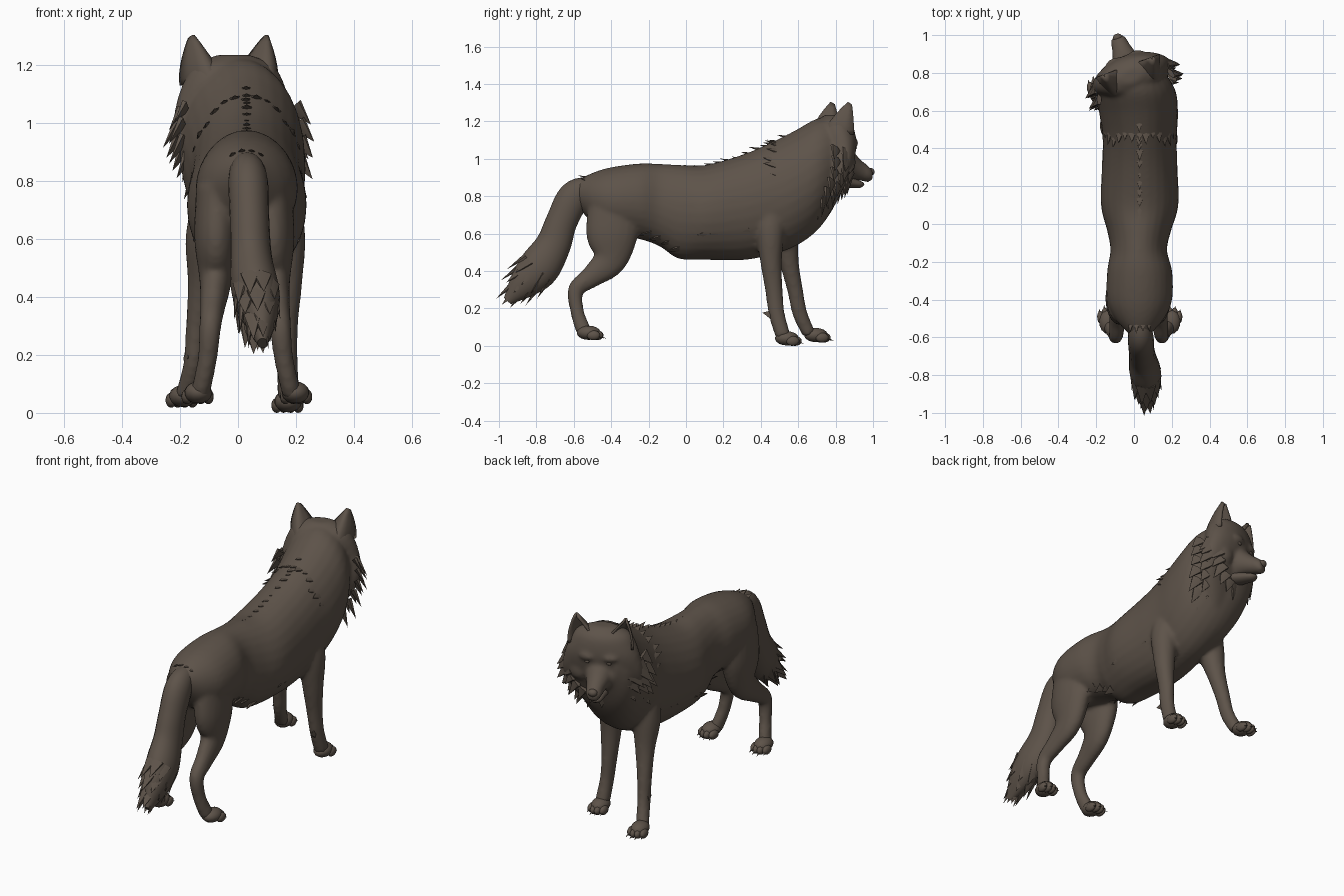
import bpy, bmesh, math, random
from mathutils import Vector, Matrix

random.seed(4)
cube = bpy.data.objects.get("Cube")
if cube:
    bpy.data.objects.remove(cube, do_unlink=True)

fur = bpy.data.materials.new("dark_brown_fur")
fur.use_nodes = True
fur.diffuse_color = (0.11, 0.086, 0.067, 1)
bsdf = fur.node_tree.nodes["Principled BSDF"]
bsdf.inputs["Base Color"].default_value = fur.diffuse_color
bsdf.inputs["Roughness"].default_value = 0.9

# The head is turned to one side about a pivot in the neck
PIVOT = Vector((-0.02, 0.8, 0))
TURN = Matrix.Translation(PIVOT) @ Matrix.Rotation(math.radians(20), 4, 'Z')
HEAD = TURN @ Matrix.Translation((0, -0.8, 0))


def finish(name, bm, angle=60):
    mesh = bpy.data.meshes.new(name)
    bmesh.ops.recalc_face_normals(bm, faces=bm.faces)
    bm.to_mesh(mesh)
    bm.free()
    mesh.materials.append(fur)
    ob = bpy.data.objects.new(name, mesh)
    bpy.context.scene.collection.objects.link(ob)
    bpy.ops.object.select_all(action='DESELECT')
    ob.select_set(True)
    bpy.context.view_layer.objects.active = ob
    bpy.ops.object.shade_smooth_by_angle(angle=math.radians(angle))
    return ob


def smooth_path(points, steps=5):
    """Catmull-Rom through tuples (x, y, z, half width, half depth)."""
    p = [Vector(q) for q in points]
    p = [2 * p[0] - p[1]] + p + [2 * p[-1] - p[-2]]
    out = []
    for a, b, c, d in zip(p, p[1:], p[2:], p[3:]):
        for i in range(steps):
            t = i / steps
            out.append(0.5 * (2 * b + (c - a) * t + (2 * a - 5 * b + 4 * c - d) * t * t
                              + (3 * b - 3 * c + d - a) * t ** 3))
    return out + [p[-2]]


def loft(bm, points, axis=None, matrix=Matrix(), sides=20):
    path = smooth_path(points)
    rings = []
    for i, s in enumerate(path):
        lo, hi = path[max(i - 1, 0)], path[min(i + 1, len(path) - 1)]
        along = Vector(axis) if axis else Vector((0, hi[1] - lo[1], hi[2] - lo[2])).normalized()
        side = Vector((1, 0, 0))
        up = side.cross(along)
        ring = []
        for k in range(sides):
            a = math.tau * k / sides
            co = Vector(s[:3]) + side * s[3] * math.cos(a) + up * s[4] * math.sin(a)
            ring.append(bm.verts.new(matrix @ co))
        rings.append(ring)
    for r, q in zip(rings, rings[1:]):
        for k in range(sides):
            n = (k + 1) % sides
            bm.faces.new((r[k], r[n], q[n], q[k]))
    bm.faces.new(rings[0][::-1])
    bm.faces.new(rings[-1])
    return path


def ball(bm, centre, size, matrix=Matrix()):
    m = matrix @ Matrix.Translation(centre) @ Matrix.Diagonal((*size, 1))
    bmesh.ops.create_uvsphere(bm, u_segments=14, v_segments=9, radius=1, matrix=m)


def tuft(bm, base, direction, out, length, width, matrix=Matrix()):
    """A pointed lock of fur, flattened along the outward direction."""
    d = Vector(direction).normalized()
    side = d.cross(Vector(out)).normalized()
    length *= random.uniform(0.75, 1.2)
    turn = Matrix((side, d.cross(side), d)).transposed()
    m = (matrix @ Matrix.Translation(Vector(base) + d * length * 0.3)
         @ turn.to_4x4() @ Matrix.Diagonal((1, 0.4, 1, 1)))
    bmesh.ops.create_cone(bm, cap_ends=True, segments=6, radius1=width, radius2=0,
                          depth=length, matrix=m)


# Torso and neck, from rump to head
body = bmesh.new()
torso = [(0.03, -0.59, 0.82, 0.05, 0.06), (0.03, -0.5, 0.79, 0.13, 0.135),
         (0.03, -0.4, 0.775, 0.172, 0.18), (0.03, -0.25, 0.773, 0.172, 0.202),
         (0.025, -0.14, 0.752, 0.15, 0.221), (0.027, -0.04, 0.717, 0.168, 0.251),
         (0.03, 0.1, 0.713, 0.205, 0.253),
         (0.03, 0.3, 0.74, 0.2, 0.282), (0.03, 0.45, 0.785, 0.196, 0.3),
         (0.025, 0.58, 0.84, 0.208, 0.31), (0.01, 0.7, 0.915, 0.212, 0.3),
         (-0.01, 0.79, 0.98, 0.18, 0.24), (-0.02, 0.85, 1.03, 0.12, 0.15)]
torso_path = loft(body, torso, axis=(0, 1, 0), sides=28)

# Front legs: one upright, the other stepping forward
loft(body, [(0.14, 0.45, 0.8, 0.06, 0.09), (0.16, 0.45, 0.62, 0.072, 0.078),
            (0.165, 0.455, 0.45, 0.057, 0.058), (0.165, 0.47, 0.3, 0.042, 0.047),
            (0.17, 0.485, 0.17, 0.036, 0.043), (0.175, 0.52, 0.05, 0.04, 0.04)])
loft(body, [(-0.08, 0.49, 0.8, 0.06, 0.1), (-0.105, 0.515, 0.62, 0.075, 0.085),
            (-0.12, 0.55, 0.45, 0.054, 0.053), (-0.14, 0.583, 0.3, 0.04, 0.042),
            (-0.155, 0.61, 0.17, 0.034, 0.04), (-0.18, 0.66, 0.06, 0.038, 0.035)])

# Hind legs
for s, mid, splay in ((-1, 0.005, 0.0), (1, 0.035, 0.02)):
    hind = [(0.075, -0.39, 0.78, 0.075, 0.13), (0.08, -0.395, 0.6, 0.076, 0.14),
            (0.082, -0.41, 0.46, 0.056, 0.094), (0.092, -0.505, 0.37, 0.044, 0.06),
            (0.1, -0.588, 0.3, 0.038, 0.044), (0.11, -0.583, 0.19, 0.034, 0.036),
            (0.128, -0.555, 0.1, 0.034, 0.04), (0.138, -0.535, 0.06, 0.035, 0.035)]
    loft(body, [(mid + s * (x + splay * (0.8 - z)), y, z, w, d) for x, y, z, w, d in hind])

# Skull and cheek ruff
loft(body, [(0, 0.71, 0.68, 0.05, 0.03), (0, 0.73, 0.76, 0.12, 0.055),
            (0, 0.752, 0.86, 0.19, 0.075), (0, 0.775, 0.96, 0.225, 0.092),
            (0, 0.79, 1.07, 0.205, 0.105), (0, 0.785, 1.15, 0.175, 0.105),
            (0, 0.785, 1.2, 0.14, 0.085), (0, 0.785, 1.235, 0.06, 0.04)],
     axis=(0, 0, 1), matrix=HEAD, sides=28)
# Muzzle, brows and cheeks
loft(body, [(0, 0.82, 0.985, 0.095, 0.105), (0, 0.885, 0.97, 0.07, 0.08),
            (0, 0.935, 0.942, 0.052, 0.058), (0, 0.985, 0.918, 0.042, 0.043),
            (0, 1.005, 0.912, 0.028, 0.03)], axis=(0, 1, 0), matrix=HEAD)
for s in (-1, 1):
    ball(body, (s * 0.06, 0.872, 1.085), (0.05, 0.035, 0.022), HEAD)
    ball(body, (s * 0.11, 0.83, 0.98), (0.06, 0.04, 0.06), HEAD)
body_ob = finish("body", body, 180)
remesh = body_ob.modifiers.new("blend", 'REMESH')
remesh.mode = 'VOXEL'
remesh.voxel_size = 0.012
remesh.use_smooth_shade = True
relax = body_ob.modifiers.new("relax", 'SMOOTH')
relax.iterations = 5

# Lower jaw, nose and eyes
jaw = bmesh.new()
loft(jaw, [(0, 0.8, 0.885, 0.06, 0.035), (0, 0.88, 0.873, 0.043, 0.028),
           (0, 0.935, 0.864, 0.032, 0.02), (0, 0.958, 0.864, 0.014, 0.008)],
     axis=(0, 1, 0), matrix=HEAD)
finish("lower_jaw", jaw)
nose = bmesh.new()
ball(nose, (0, 0.998, 0.93), (0.026, 0.022, 0.021), HEAD)
finish("nose", nose)
for s, side in ((-1, "right"), (1, "left")):
    eye = bmesh.new()
    ball(eye, (s * 0.06, 0.888, 1.058), (0.014, 0.01, 0.009), HEAD)
    finish(side + "_eye", eye)

# Ears: cupped sheets, thickened
for s, side in ((-1, "right"), (1, "left")):
    ear = bmesh.new()
    rows = []
    for i in range(8):
        t = i / 7
        w = 0.07 * (1 - t ** 1.5) + 0.009
        rows.append([])
        for k in range(9):
            u = k / 4 - 1
            co = Vector((s * (0.095 + 0.04 * t) + w * u,
                         0.84 - 1.75 * w * (1 - u * u),
                         1.13 + 0.17 * t - 0.012 * u * u * t))
            rows[-1].append(ear.verts.new(HEAD @ co))
    for r, q in zip(rows, rows[1:]):
        for k in range(8):
            ear.faces.new((r[k], r[k + 1], q[k + 1], q[k]))
    ob = finish(side + "_ear", ear)
    thick = ob.modifiers.new("thickness", 'SOLIDIFY')
    thick.thickness = 0.012
    thick.offset = 0

# Paws with four toes and claws
paws = {"front_left": (0.175, 0.505, 0.0, 4), "front_right": (-0.185, 0.66, 0.018, 8),
        "hind_left": (0.196, -0.555, 0.03, -4), "hind_right": (-0.135, -0.555, 0.03, 4)}
for name, (x, y, z, yaw) in paws.items():
    paw = bmesh.new()
    m = Matrix.Translation((x, y, z)) @ Matrix.Rotation(math.radians(yaw), 4, 'Z')
    ball(paw, (0, 0.035, 0.04), (0.048, 0.064, 0.038), m)
    for k in range(4):
        u = (k - 1.5) / 1.5
        reach = 0.085 - 0.022 * abs(u)
        ball(paw, (u * 0.037, reach, 0.026), (0.019, 0.036, 0.026), m)
        tuft(paw, (u * 0.04, reach + 0.03, 0.018), (u * 0.2, 1, -0.4), (0, 0, 1), 0.028, 0.008, m)
    if "front" in name:
        tuft(paw, (0, -0.06, 0.17), (0, -1, 0.2), (1, 0, 0), 0.06, 0.026, m)
    finish(name + "_paw", paw)

# Tail
tail = bmesh.new()
loft(tail, [(0.03, -0.5, 0.86, 0.05, 0.05), (0.035, -0.595, 0.8, 0.068, 0.085),
            (0.04, -0.665, 0.665, 0.068, 0.084), (0.045, -0.71, 0.54, 0.072, 0.094),
            (0.06, -0.785, 0.42, 0.083, 0.11), (0.075, -0.865, 0.335, 0.062, 0.085),
            (0.085, -0.955, 0.24, 0.018, 0.025)])
finish("tail", tail)
brush = bmesh.new()
down = Vector((0.03, -0.68, -0.7)).normalized()
across = Vector((0, -0.7, 0.7))
for back, wide, deep, count in ((0.0, 0.066, 0.1, 10), (0.07, 0.052, 0.08, 8), (0.14, 0.028, 0.042, 6)):
    for k in range(count):
        a = math.tau * k / count
        spread = Vector((1, 0, 0)) * math.cos(a) * wide + across * math.sin(a) * deep
        base = Vector((0.063, -0.81, 0.4)) + down * back + spread
        tuft(brush, base, down + spread * 2, spread, 0.12, 0.038)
finish("tail_brush", brush, 40)


# Fur tufts lying on the torso
def on_torso(y, degrees):
    s = min(torso_path, key=lambda q: abs(q[1] - y))
    a = math.radians(degrees)
    return Vector((s[0] + s[3] * math.cos(a), y, s[2] + s[4] * math.sin(a))), \
        Vector((math.cos(a), 0, math.sin(a)))


coat = bmesh.new()
spots = [(0.03 + 0.05 * i, 90, 0.022) for i in range(11)]
spots += [(0.47 + 0.02 * math.cos(a), a, 0.024) for a in range(25, 160, 11)]
spots += [(-0.53, a, 0.02) for a in (60, 80, 100, 120)]
spots += [(y, a, 0.02) for y in (0.1, 0.16, 0.33) for a in (-28, 208)]
spots += [(-0.2 + 0.05 * k, a, 0.03) for k in range(4) for a in (-55, 235)]
for y, a, w in spots:
    base, out = on_torso(y, a)
    tuft(coat, base - out * 0.006, Vector((0, -1, 0)) + out * 0.22, out, 0.06, w)
finish("coat_tufts", coat, 40)

# Ruff tufts framing the face and covering the throat
ruff = bmesh.new()
for y, rx, rz, count in ((0.82, 0.175, 0.13, 13), (0.78, 0.22, 0.19, 17), (0.72, 0.225, 0.25, 17)):
    for k in range(count):
        a = math.radians(-200 + 220 * k / (count - 1))
        c, sn = math.cos(a), math.sin(a)
        base = (rx * c, y + 0.06 * min(sn, 0) * (rz > 0.15), 0.96 + rz * sn)
        tuft(ruff, base, (c * 0.5, -0.1 - 0.15 * abs(c), sn * 0.2 - 0.65), (c, 0.5, sn * 0.5),
             0.1, 0.038, HEAD)
finish("neck_ruff", ruff, 40)
